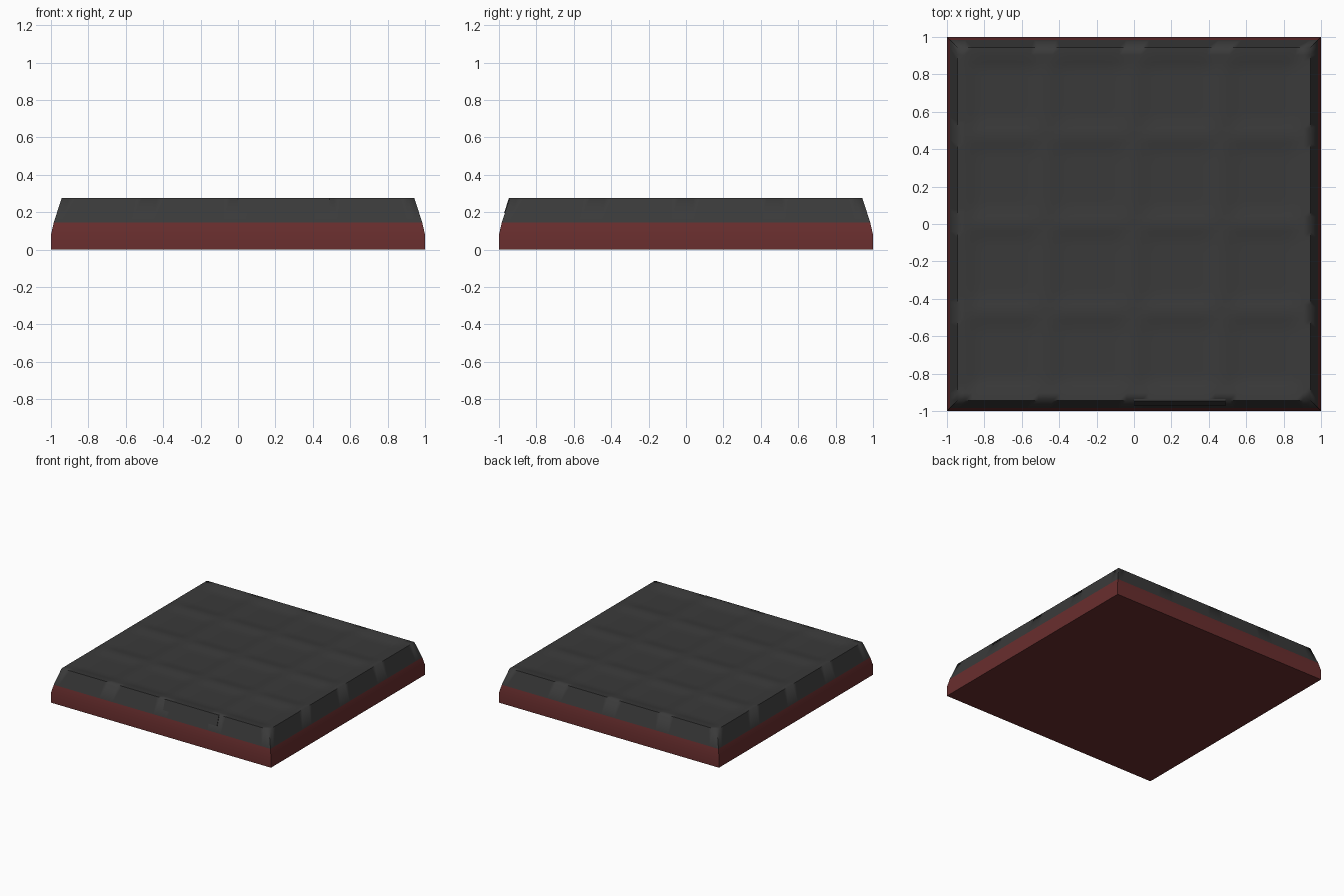
import bpy, bmesh, math

if "Cube" in bpy.data.objects:
    bpy.data.objects.remove(bpy.data.objects["Cube"])

def material(name, rgb):
    m = bpy.data.materials.new(name)
    m.diffuse_color = (*rgb, 1)
    m.use_nodes = True
    m.node_tree.nodes["Principled BSDF"].inputs["Base Color"].default_value = m.diffuse_color
    return m

DARK = material("charcoal", (0.042, 0.042, 0.042))
RED = material("dark_red", (0.14, 0.027, 0.027))

def finish(bm, name, mat, angle=None):
    bmesh.ops.recalc_face_normals(bm, faces=bm.faces)
    me = bpy.data.meshes.new(name)
    bm.to_mesh(me)
    bm.free()
    me.materials.append(mat)
    ob = bpy.data.objects.new(name, me)
    bpy.context.collection.objects.link(ob)
    if angle:
        bpy.ops.object.select_all(action='DESELECT')
        ob.select_set(True)
        bpy.context.view_layer.objects.active = ob
        bpy.ops.object.shade_smooth_by_angle(angle=math.radians(angle))
    return ob

def square_loft(bm, profile):
    # stacked square rings of (half width, height), capped at both ends
    rings = [[bm.verts.new((sx * w, sy * w, z)) for sx, sy in
              ((-1, -1), (1, -1), (1, 1), (-1, 1))] for w, z in profile]
    for a, b in zip(rings, rings[1:]):
        for i in range(4):
            j = (i + 1) % 4
            bm.faces.new((a[i], a[j], b[j], b[i]))
    bm.faces.new(rings[0][::-1])
    bm.faces.new(rings[-1])

# red base with slightly tapering upper edge
bm = bmesh.new()
square_loft(bm, [(1.0, 0), (1.0, 0.08), (0.985, 0.145)])
finish(bm, "base", RED, 30)

# dark cushion top with four by four shallow square dimples
TOP, HALF, PITCH = 0.275, 0.943, 0.47

def smooth(t):
    t = max(0, min(1, t))
    return t * t * (3 - 2 * t)

def dip(x, y):
    edge = smooth((HALF - max(abs(x), abs(y))) / 0.12)
    cell = 1
    for v in (x, y):
        d = abs((v / PITCH) % 1 - 0.5) * PITCH
        cell *= smooth((PITCH / 2 - d) / 0.1)
    return edge * (0.006 + 0.012 * cell)

bm = bmesh.new()
bmesh.ops.create_grid(bm, x_segments=48, y_segments=48, size=HALF)
rim = [e for e in bm.edges if e.is_boundary]
for v in bm.verts:
    v.co.z = TOP - dip(v.co.x, v.co.y)
skirt = bmesh.ops.extrude_edge_only(bm, edges=rim)["geom"]
for v in (g for g in skirt if isinstance(g, bmesh.types.BMVert)):
    v.co.x *= 0.985 / HALF
    v.co.y *= 0.985 / HALF
    v.co.z = 0.145
bmesh.ops.holes_fill(bm, edges=[e for e in bm.edges if e.is_boundary], sides=0)
finish(bm, "cushion_top", DARK, 75)

# small front label panel lying on the sloped edge
bm = bmesh.new()
profile = [(-0.935, 0.275), (-0.947, 0.275), (-0.973, 0.195), (-0.96, 0.195)]
ends = [[bm.verts.new((x, y, z)) for y, z in profile] for x in (0.0, 0.49)]
for i in range(4):
    j = (i + 1) % 4
    bm.faces.new((ends[0][i], ends[0][j], ends[1][j], ends[1][i]))
bm.faces.new(ends[0])
bm.faces.new(ends[1])
finish(bm, "front_panel", DARK)
